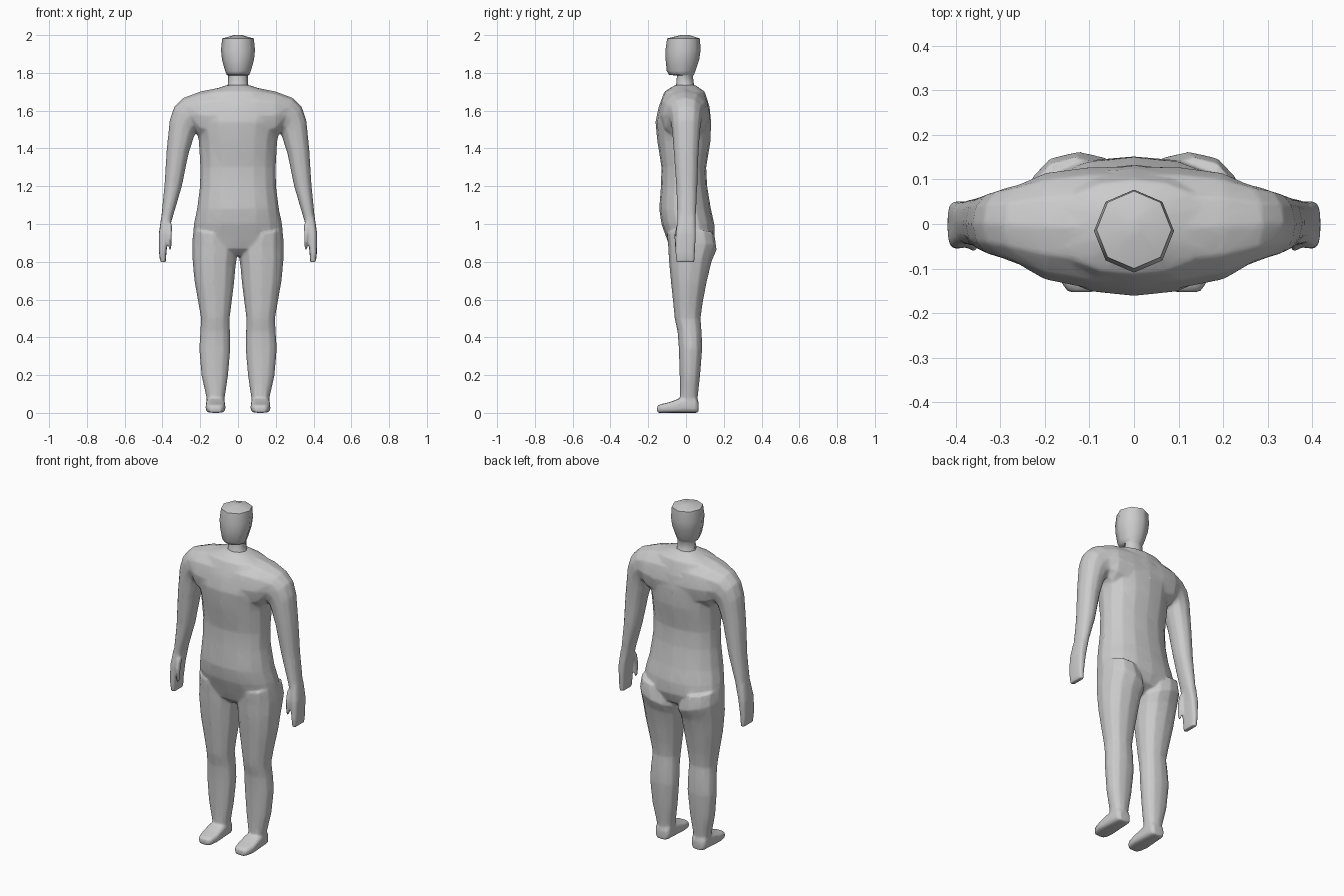
import bpy, bmesh
from math import cos, sin, pi
from mathutils import Vector


def spow(v, e):
    return (abs(v) ** (2 / e)) * (1 if v >= 0 else -1)


def loft(name, rings, sides=12, e=2.2):
    """Skin rings given as (centre, half axis u, half axis v)."""
    bm = bmesh.new()
    loops = []
    for c, u, v in rings:
        loops.append([bm.verts.new(Vector(c) + Vector(u) * spow(cos(2 * pi * i / sides), e)
                                   + Vector(v) * spow(sin(2 * pi * i / sides), e))
                      for i in range(sides)])
    for a, b in zip(loops, loops[1:]):
        for i in range(sides):
            j = (i + 1) % sides
            bm.faces.new((a[i], a[j], b[j], b[i]))
    bm.faces.new(loops[0])
    bm.faces.new(loops[-1])
    bmesh.ops.recalc_face_normals(bm, faces=bm.faces)
    me = bpy.data.meshes.new(name)
    bm.to_mesh(me)
    bm.free()
    ob = bpy.data.objects.new(name, me)
    bpy.context.collection.objects.link(ob)
    return ob


def level(z, w, yf, yb):
    # horizontal ring centred on x = 0
    return ((0, (yf + yb) / 2, z), (w, 0, 0), (0, (yb - yf) / 2, 0))


def limb(s, xo, zo, xi, zi, yf, yb):
    # ring spanned between an outer and an inner silhouette point
    return ((s * (xo + xi) / 2, (yf + yb) / 2, (zo + zi) / 2),
            (s * (xo - xi) / 2, 0, (zo - zi) / 2), (0, (yb - yf) / 2, 0))


def foot_ring(s, y, xi, xo, zt):
    return ((s * (xi + xo) / 2, y, zt / 2), ((xo - xi) / 2, 0, 0), (0, 0, zt / 2))


TORSO = [(1.735, .06, -.06, .05), (1.70, .17, -.115, .1), (1.62, .24, -.145, .125),
         (1.54, .23, -.162, .133), (1.44, .208, -.152, .13), (1.3, .2, -.13, .107),
         (1.2, .202, -.133, .112), (1.08, .217, -.142, .132), (1.0, .234, -.13, .15),
         (.93, .24, -.105, .152), (.87, .2, -.085, .13), (.83, .06, -.04, .07)]
ARM = [(-.02, 1.725, -.02, 1.42, -.15, .13), (.1, 1.722, .1, 1.42, -.145, .128),
       (.2, 1.702, .2, 1.45, -.125, .115), (.29, 1.668, .22, 1.48, -.092, .09),
       (.338, 1.62, .23, 1.47, -.08, .082), (.362, 1.55, .24, 1.44, -.074, .075),
       (.378, 1.39, .262, 1.37, -.065, .067), (.39, 1.2, .297, 1.2, -.052, .06),
       (.408, 1.02, .35, 1.02, -.046, .052)]
HAND = [(.406, 1.04, .347, 1.04, -.042, .05), (.419, .95, .367, .95, -.055, .052),
        (.418, .85, .379, .85, -.056, .048), (.412, .798, .382, .798, -.052, .045)]
THUMB = [(.378, 1.0, .348, 1.0, -.05, -.01), (.372, .95, .35, .94, -.062, -.028),
         (.368, .88, .352, .88, -.06, -.032), (.365, .862, .356, .862, -.055, -.036)]
LEG = [(.235, .97, .03, .93, -.1, .15), (.243, .9, .004, .83, -.094, .163),
       (.242, .82, .012, .78, -.09, .135), (.231, .7, .02, .69, -.08, .11),
       (.21, .58, .034, .58, -.068, .088), (.196, .5, .044, .5, -.06, .077),
       (.2, .43, .042, .43, -.045, .083), (.206, .34, .04, .34, -.038, .086),
       (.194, .2, .052, .2, -.034, .075), (.167, .08, .07, .08, -.032, .062),
       (.165, .03, .072, .03, -.032, .062)]
FOOT = [(.066, .085, .15, .06), (.05, .072, .165, .085), (-.03, .068, .17, .078),
        (-.09, .066, .172, .056), (-.135, .074, .162, .046), (-.153, .09, .148, .036)]

# Torso, arms, hands, legs and feet
parts = [loft("body", [level(*r) for r in TORSO], 16)]
for s in (1, -1):
    parts += [loft("arm", [limb(s, *r) for r in ARM]),
              loft("hand", [limb(s, *r) for r in HAND], 16, 3.2),
              loft("thumb", [limb(s, *r) for r in THUMB], 8),
              loft("leg", [limb(s, *r) for r in LEG], 12, 2.3),
              loft("foot", [foot_ring(s, *r) for r in FOOT], 16, 3.5)]

# Fuse the parts into one continuous skin
body = parts[0]
for p in parts:
    p.select_set(True)
bpy.context.view_layer.objects.active = body
bpy.ops.object.join()
m = body.modifiers.new("fuse", 'REMESH')
m.mode = 'VOXEL'
m.voxel_size = .006
m = body.modifiers.new("soften", 'SMOOTH')
m.factor = .5
m.iterations = 8
m = body.modifiers.new("reduce", 'DECIMATE')
m.ratio = .08
for m in list(body.modifiers):
    bpy.ops.object.modifier_apply(modifier=m.name)
bpy.ops.object.shade_smooth()

# Eight-sided head with neck
HEAD = [(1.715, .065, -.065, .055), (1.74, .054, -.052, .042), (1.785, .053, -.048, .036),
        (1.79, .06, -.09, .042), (1.81, .068, -.102, .05), (1.87, .085, -.108, .07),
        (1.92, .09, -.109, .077), (1.982, .084, -.1, .074), (2.0, .02, -.03, .02)]
head = loft("head", [level(*r) for r in HEAD], 8, 2)
bpy.ops.object.select_all(action='DESELECT')
head.select_set(True)
bpy.context.view_layer.objects.active = head
bpy.ops.object.shade_smooth_by_angle(angle=pi / 3.2)
